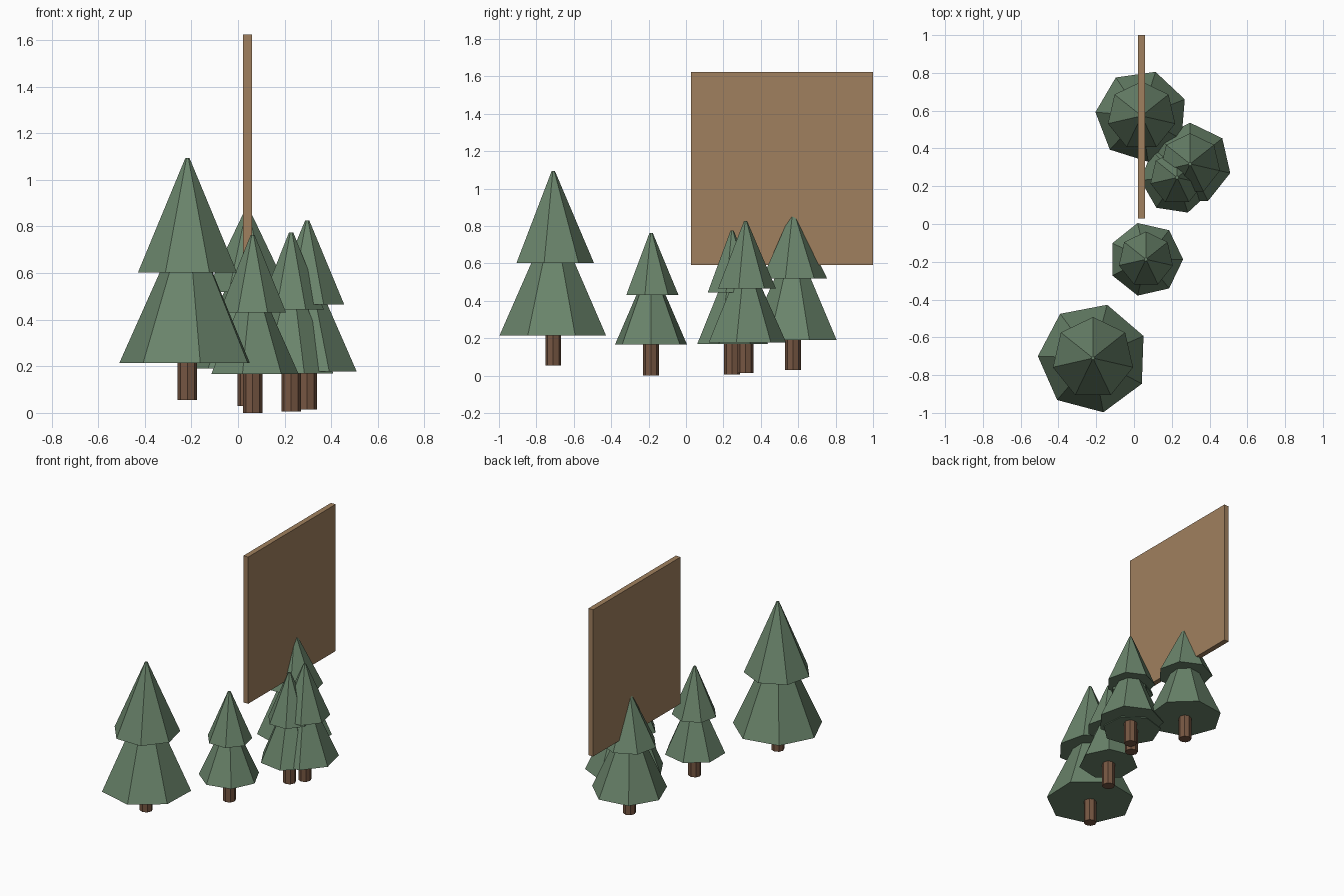
import bpy
import math

if "Cube" in bpy.data.objects:
    bpy.data.objects.remove(bpy.data.objects["Cube"])


def material(name, rgb):
    m = bpy.data.materials.new(name)
    m.diffuse_color = (*rgb, 1)
    m.use_nodes = True
    m.node_tree.nodes["Principled BSDF"].inputs["Base Color"].default_value = m.diffuse_color
    return m


green = material("pine green", (0.144, 0.231, 0.147))
bark = material("bark brown", (0.181, 0.093, 0.054))
wood = material("board tan", (0.352, 0.216, 0.112))


def cone(name, x, y, z0, z1, r0, r1, sides, angle, mat):
    """Frustum from z0 to z1 with one corner pointing at the given angle."""
    bpy.ops.mesh.primitive_cone_add(
        vertices=sides, radius1=r0, radius2=r1, depth=z1 - z0,
        location=(x, y, (z0 + z1) / 2),
        rotation=(0, 0, math.radians(angle - 90)))
    ob = bpy.context.object
    # the primitive's first corner decides the starting direction
    v = ob.data.vertices[0].co
    ob.rotation_euler.z = math.radians(angle) - math.atan2(v.y, v.x)
    ob.name = name
    ob.data.materials.append(mat)


def tree(n, x, y, ground, skirt, tier, top, radius, turn):
    cone(f"trunk_{n}", x, y, ground, skirt + 0.08, 0.042, 0.042, 8, 90, bark)
    cone(f"lower_branches_{n}", x, y, skirt, skirt + 1.6 * (tier - skirt),
         radius, radius * 0.05, 7, turn, green)
    cone(f"upper_branches_{n}", x, y, tier, top, radius * 0.745, 0.009, 7, 90, green)


# Pine trees: x, y, trunk foot, lower skirt, upper skirt, tip, radius, turn
TREES = [
    (-0.217, -0.71, 0.055, 0.215, 0.603, 1.094, 0.292, 178),
    (0.063, -0.187, 0.0, 0.167, 0.431, 0.763, 0.197, 0),
    (0.040, 0.572, 0.03, 0.19, 0.519, 0.874, 0.245, 21),
    (0.297, 0.318, 0.014, 0.177, 0.466, 0.826, 0.218, 90),
    (0.228, 0.246, 0.006, 0.17, 0.443, 0.775, 0.194, -73),
]
for i, t in enumerate(TREES, 1):
    tree(i, *t)

# Upright wooden board
bpy.ops.mesh.primitive_cube_add(size=1, location=(0.041, 0.514, 1.108))
board = bpy.context.object
board.name = "board"
board.scale = (0.037, 0.972, 1.032)
board.data.materials.append(wood)
